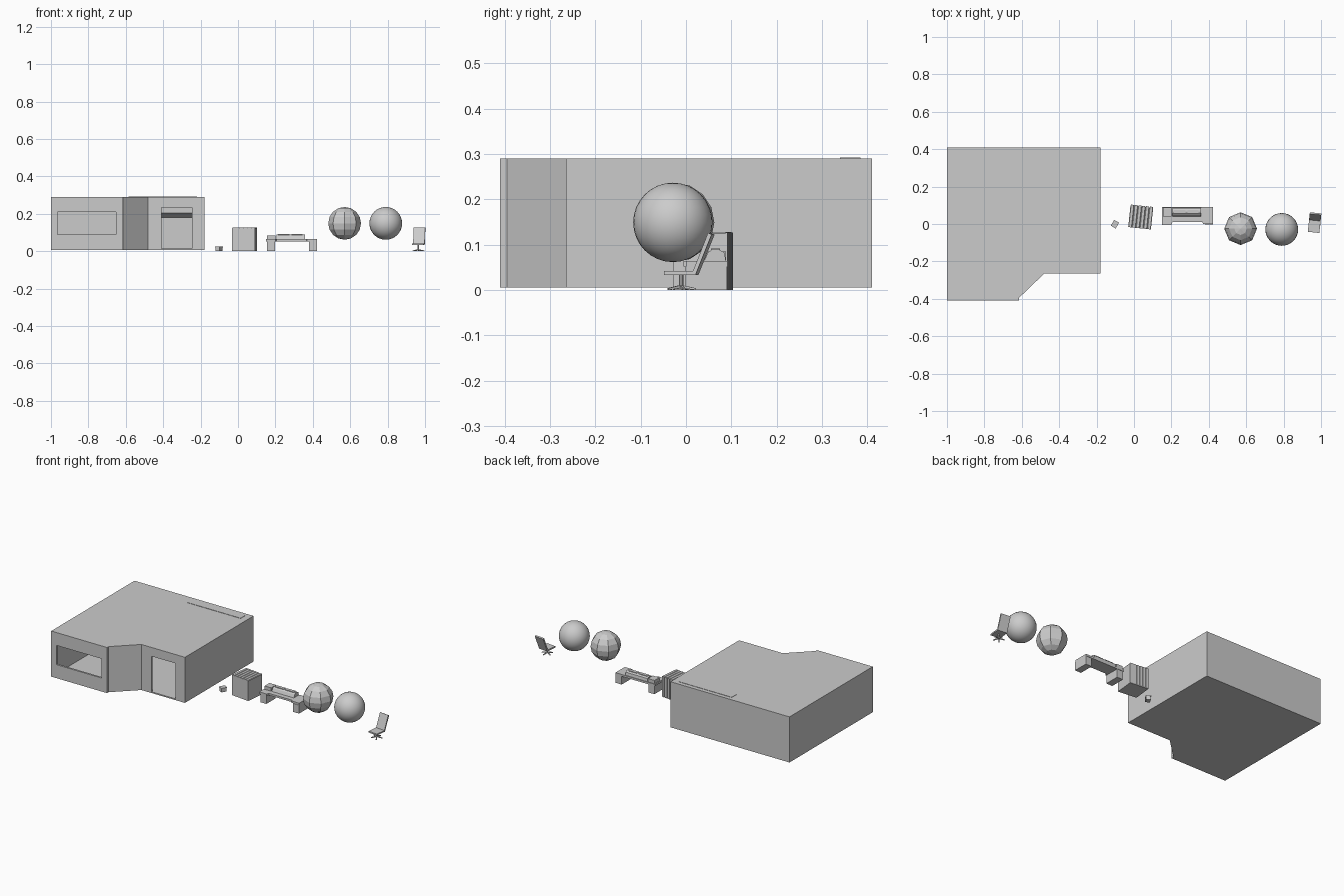
import bpy, bmesh, math
from mathutils import Matrix, Vector

if "Cube" in bpy.data.objects:
    bpy.data.objects.remove(bpy.data.objects["Cube"])


def finish(bm, name, mat=None):
    if mat is not None:
        bm.transform(mat)
    bmesh.ops.recalc_face_normals(bm, faces=bm.faces)
    me = bpy.data.meshes.new(name)
    bm.to_mesh(me)
    bm.free()
    ob = bpy.data.objects.new(name, me)
    bpy.context.collection.objects.link(ob)
    return ob


def prism(name, pts, depth, mat=None):
    """Extrude 3D outline points along a depth vector."""
    bm = bmesh.new()
    f = bm.faces.new([bm.verts.new(p) for p in pts])
    r = bmesh.ops.extrude_face_region(bm, geom=[f])
    bmesh.ops.translate(bm, vec=Vector(depth),
                        verts=[v for v in r["geom"] if isinstance(v, bmesh.types.BMVert)])
    return finish(bm, name, mat)


def box(name, x0, x1, y0, y1, z0, z1, mat=None):
    return prism(name, [(x0, y0, z0), (x1, y0, z0), (x1, y1, z0), (x0, y1, z0)], (0, 0, z1 - z0), mat)


def place(x, y, z=0, deg=0):
    return Matrix.Translation((x, y, z)) @ Matrix.Rotation(math.radians(deg), 4, 'Z')


def cut(target, cutter):
    cutter.hide_render = True
    m = target.modifiers.new("cut", 'BOOLEAN')
    m.operation, m.solver, m.object = 'DIFFERENCE', 'EXACT', cutter
    bpy.context.view_layer.objects.active = target
    bpy.ops.object.modifier_apply(modifier=m.name)
    bpy.data.objects.remove(cutter)


# Hollow room with a notched corner, a window and a doorway
outer = [(-1, -.41), (-.615, -.41), (-.615, -.395), (-.48, -.265), (-.18, -.265), (-.18, .41), (-1, .41)]
inner = [(-.99, -.398), (-.625, -.398), (-.484, -.255), (-.19, -.255), (-.19, .40), (-.99, .40)]
room = prism("room_shell", [(x, y, .006) for x, y in outer], (0, 0, .284))
cut(room, prism("room_cutter", [(x, y, .012) for x, y in inner], (0, 0, .270)))
cut(room, box("window_cutter", -.965, -.652, -.45, -.36, .09, .21))
cut(room, box("door_cutter", -.41, -.245, -.30, -.22, .014, .235))

# Wall cabinet with a sloped underside at the rear wall
prism("wall_cabinet", [(-.585, .34, .205), (-.585, .385, .18), (-.585, .385, .292), (-.585, .34, .292)], (.365, 0, 0))

# Small crate with a lid
m = place(-.102, -.001, 0, -30)
box("crate_body", -.013, .013, -.016, .016, 0, .021, m)
box("crate_lid", -.015, .015, -.018, .018, .021, .026, m)

# Ribbed cabinet: side-by-side planks of uneven height
m = place(.036, .037, 0, -6)
bm_pts = []
n = 6
for i in range(n):
    x0 = -.061 + i * .122 / n
    bm_pts += [(x0, -.06, .124), (x0 + .003, -.06, .128), (x0 + .0175, -.06, .128)]
bm_pts += [(.061, -.06, .124), (.061, -.06, 0), (-.061, -.06, 0)]
prism("ribbed_cabinet", bm_pts, (0, .117, 0), m)
for i in range(n):
    x0 = -.061 + i * .122 / n
    box("back_rib", x0 + .002, x0 + .018, .057, .061, 0, .127, m)

# Desk with two pedestals, wider ends and equipment on top
for x in (.155, .38):
    box("desk_pedestal", x, x + .042, -.002, .09, 0, .052)
prism("desk_top", [(.15, -.005, .052), (.2, -.005, .052), (.205, .01, .052), (.365, .01, .052),
                   (.37, 0, .052), (.422, 0, .052), (.422, .092, .052), (.15, .092, .052)], (0, 0, .012))
box("desk_unit", .155, .2, .04, .088, .064, .085)
prism("console", [(.205, .04, .064), (.205, .048, .082), (.205, .058, .090), (.205, .072, .090),
                  (.205, .085, .082), (.205, .088, .064)], (.152, 0, 0))
for x in (.215, .285):
    box("console_panel", x, x + .06, .055, .075, .088, .092)

# Faceted ball and smooth ball
for name, x, y, seg, rings in (("faceted_ball", .57, -.025, 8, 8), ("smooth_ball", .79, -.029, 32, 16)):
    bm = bmesh.new()
    bmesh.ops.create_uvsphere(bm, u_segments=seg, v_segments=rings, radius=.0875)
    ball = finish(bm, name, place(x, y, .149))
    if seg > 8:
        for p in ball.data.polygons:
            p.use_smooth = True

# Swivel chair: seat, leaning backrest, post and five feet
m = place(.964, -.008, 0, -6)
box("chair_seat", -.031, .031, -.037, .033, .033, .042, m)
prism("chair_back", [(-.031, .025, .037), (-.031, .033, .035), (-.031, .068, .122),
                     (-.031, .060, .126)], (.062, 0, 0), m)
bm = bmesh.new()
bmesh.ops.create_cone(bm, cap_ends=True, segments=8, radius1=.005, radius2=.005, depth=.03)
finish(bm, "chair_post", m @ Matrix.Translation((0, -.003, .019)))
for i in range(5):
    leg = m @ Matrix.Translation((0, -.003, 0)) @ Matrix.Rotation(math.radians(90 + 72 * i), 4, 'Z')
    prism("chair_foot", [(0, -.003, .004), (.033, -.003, 0), (.033, -.003, .004), (0, -.003, .011)], (0, .006, 0), leg)
